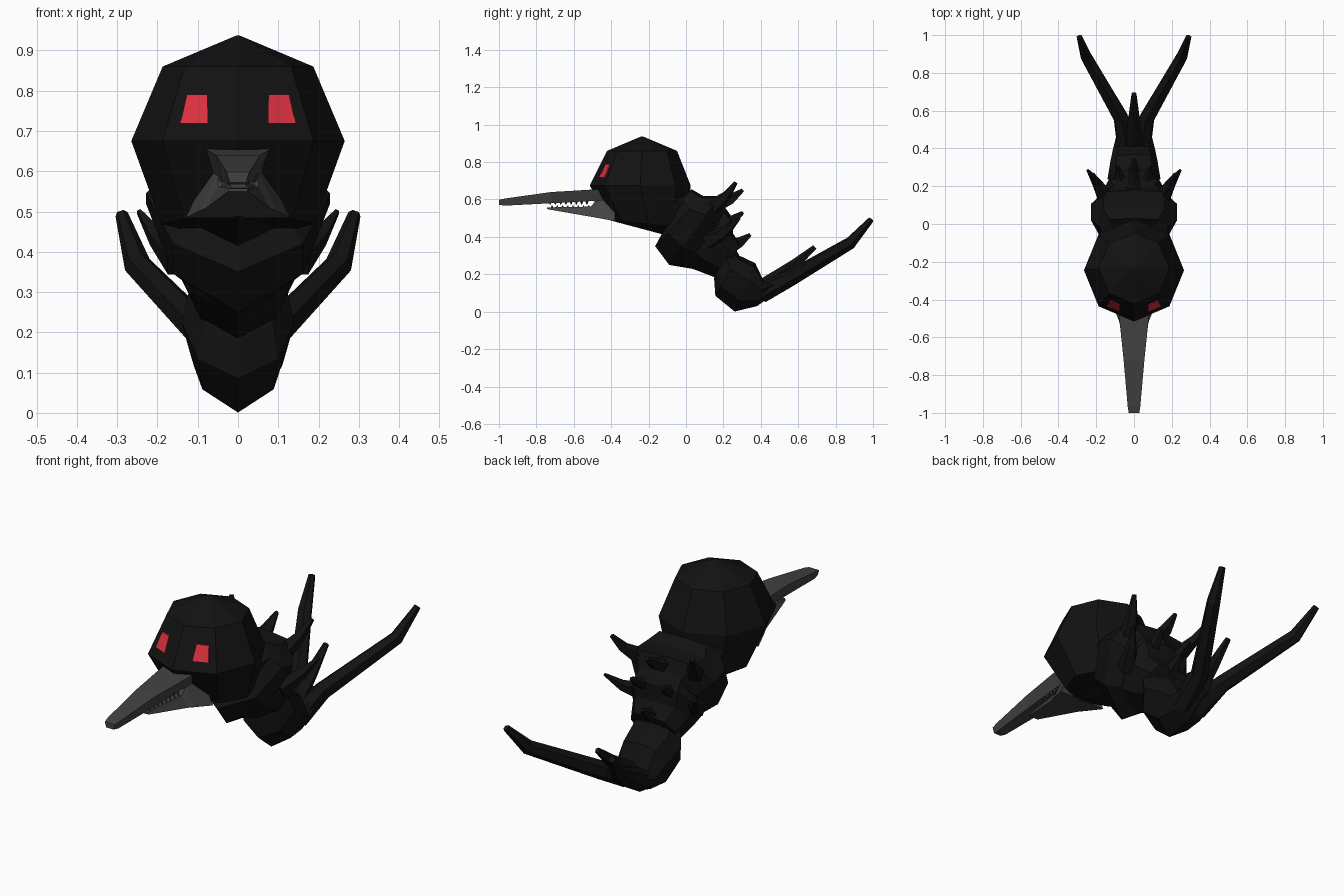
import bpy, bmesh
from math import sin, cos, pi
from mathutils import Vector


def material(name, color):
    m = bpy.data.materials.new(name)
    m.diffuse_color = (*color, 1)
    return m


BLACK = material("black", (0.006, 0.006, 0.006))
GREY = material("dark_grey", (0.055, 0.055, 0.055))
RED = material("red", (0.72, 0.03, 0.05))


def finish(name, bm, mat):
    bmesh.ops.remove_doubles(bm, verts=bm.verts, dist=0.0005)
    bmesh.ops.recalc_face_normals(bm, faces=bm.faces)
    me = bpy.data.meshes.new(name)
    bm.to_mesh(me)
    bm.free()
    me.materials.append(mat)
    ob = bpy.data.objects.new(name, me)
    bpy.context.collection.objects.link(ob)
    return ob


def skin(bm, rings):
    """Bridge a list of equal-sized point rings and cap both ends."""
    vs = [[bm.verts.new(p) for p in r] for r in rings]
    n = len(vs[0])
    for a, b in zip(vs, vs[1:]):
        for i in range(n):
            j = (i + 1) % n
            bm.faces.new((a[i], a[j], b[j], b[i]))
    bm.faces.new(vs[0])
    bm.faces.new(vs[-1])


def barrel(name, sections, skew=0.0, mat=BLACK):
    """Eight-sided loft; section = (y0, z0, y1, z1, half width) in the side view.
    skew moves the widest points towards the (y1, z1) side."""
    rings = []
    for y0, z0, y1, z1, w in sections:
        p, q = Vector((0, y0, z0)), Vector((0, y1, z1))
        c, h = (p + q) / 2, (q - p) / 2
        ring = []
        for i in range(8):
            s = sin(i * pi / 4)
            up = min(cos(i * pi / 4) + skew * s * s, 1.0)
            ring.append(c + h * up + Vector((w * s, 0, 0)))
        rings.append(ring)
    bm = bmesh.new()
    skin(bm, rings)
    return finish(name, bm, mat)


def spike(bm, path, sides=5, sx=1):
    """Tapered limb through (x, y, z, radius) points."""
    pts = [Vector((p[0] * sx, p[1], p[2])) for p in path]
    rings = []
    for k, p in enumerate(pts):
        d = pts[min(k + 1, len(pts) - 1)] - pts[max(k - 1, 0)]
        q = d.to_track_quat('Z', 'Y')
        r = path[k][3]
        rings.append([p + q @ Vector((r * sin(2 * pi * i / sides), r * cos(2 * pi * i / sides), 0))
                      for i in range(sides)])
    skin(bm, rings)


def trapezoid(sections):
    """Quad rings from (y, top z, top half width, bottom z, bottom half width)."""
    return [[(-a, y, t), (a, y, t), (b, y, u), (-b, y, u)] for y, t, a, u, b in sections]


# Head dome
barrel("head", [(-0.24, 0.937, -0.23, 0.937, 0.004), (-0.422, 0.86, -0.048, 0.86, 0.187),
                (-0.515, 0.675, 0.025, 0.675, 0.265), (-0.40, 0.487, 0.0, 0.45, 0.19)])

# Thorax segments
barrel("thorax", [(-0.40, 0.487, 0.0, 0.62, 0.17), (-0.13, 0.415, 0.03, 0.655, 0.18),
                  (-0.165, 0.35, 0.09, 0.62, 0.228), (-0.09, 0.25, 0.18, 0.62, 0.228),
                  (0.03, 0.23, 0.21, 0.54, 0.16)], 0.45)
barrel("waist", [(-0.06, 0.27, 0.20, 0.57, 0.15), (0.0, 0.24, 0.25, 0.50, 0.175),
                 (0.06, 0.22, 0.25, 0.42, 0.155), (0.19, 0.17, 0.29, 0.36, 0.12)], 0.4)

# Abdomen
barrel("abdomen", [(0.15, 0.18, 0.24, 0.38, 0.12), (0.157, 0.085, 0.285, 0.30, 0.14),
                   (0.26, 0.001, 0.37, 0.26, 0.125), (0.38, 0.03, 0.415, 0.165, 0.11),
                   (0.52, 0.13, 0.55, 0.20, 0.075)], 0.3)

# Forked tail
bm = bmesh.new()
for s in (-1, 1):
    spike(bm, [(0.04, 0.40, 0.10, 0.055), (0.068, 0.56, 0.18, 0.044),
               (0.25, 0.88, 0.368, 0.034), (0.289, 0.99, 0.493, 0.016)], 6, s)
finish("tail_forks", bm, BLACK)

# Back spikes: three on the centre line, two mirrored pairs, one small pair
bm = bmesh.new()
spike(bm, [(0, 0.12, 0.55, 0.05), (0, 0.24, 0.60, 0.03), (0, 0.305, 0.65, 0.01)])
spike(bm, [(0, 0.22, 0.34, 0.05), (0, 0.29, 0.37, 0.03), (0, 0.345, 0.412, 0.01)])
spike(bm, [(0, 0.42, 0.13, 0.05), (0, 0.58, 0.25, 0.03), (0, 0.69, 0.345, 0.014)])
for s in (-1, 1):
    spike(bm, [(0.14, 0.12, 0.54, 0.05), (0.19, 0.215, 0.62, 0.026),
               (0.22, 0.265, 0.69, 0.011)], 5, s)
    spike(bm, [(0.14, 0.12, 0.38, 0.05), (0.2, 0.22, 0.435, 0.026),
               (0.245, 0.285, 0.50, 0.008)], 5, s)
    spike(bm, [(0.06, 0.16, 0.46, 0.05), (0.075, 0.25, 0.49, 0.026),
               (0.085, 0.305, 0.53, 0.01)], 5, s)
finish("back_spikes", bm, BLACK)

# Beak halves
bm = bmesh.new()
skin(bm, trapezoid([(-0.40, 0.66, 0.085, 0.57, 0.055), (-0.50, 0.653, 0.078, 0.592, 0.05),
                    (-0.72, 0.64, 0.055, 0.58, 0.04), (-0.97, 0.605, 0.033, 0.567, 0.025),
                    (-1.0, 0.598, 0.028, 0.572, 0.02)]))
finish("upper_beak", bm, GREY)
bm = bmesh.new()
skin(bm, trapezoid([(-0.38, 0.63, 0.06, 0.484, 0.13), (-0.475, 0.60, 0.05, 0.502, 0.095),
                    (-0.51, 0.562, 0.05, 0.508, 0.08), (-0.735, 0.558, 0.025, 0.547, 0.028),
                    (-0.742, 0.557, 0.022, 0.55, 0.024)]))
finish("lower_beak", bm, GREY)

# Teeth along both beak edges
bm = bmesh.new()
for s in (-1, 1):
    for k in range(8):
        y, x = -0.53 - 0.028 * k, 0.043 - 0.0025 * k
        spike(bm, [(x, y, 0.592, 0.009), (x, y, 0.572, 0.002)], 4, s)
        spike(bm, [(x - 0.004, y + 0.01, 0.552, 0.008), (x - 0.004, y + 0.01, 0.569, 0.002)], 4, s)
finish("teeth", bm, GREY)

# Eyes: panels lying on the two front faces of the dome
bm = bmesh.new()
for s in (-1, 1):
    quad = []
    for x, z in ((0.076, 0.79), (0.127, 0.79), (0.143, 0.72), (0.076, 0.72)):
        r = 0.187 + (0.86 - z) * 0.47
        quad.append((s * x, -0.242 - r + x * 0.414, z))
    back = [(x, y + 0.02, z) for x, y, z in quad]
    skin(bm, [quad, back])
finish("eyes", bm, RED)
